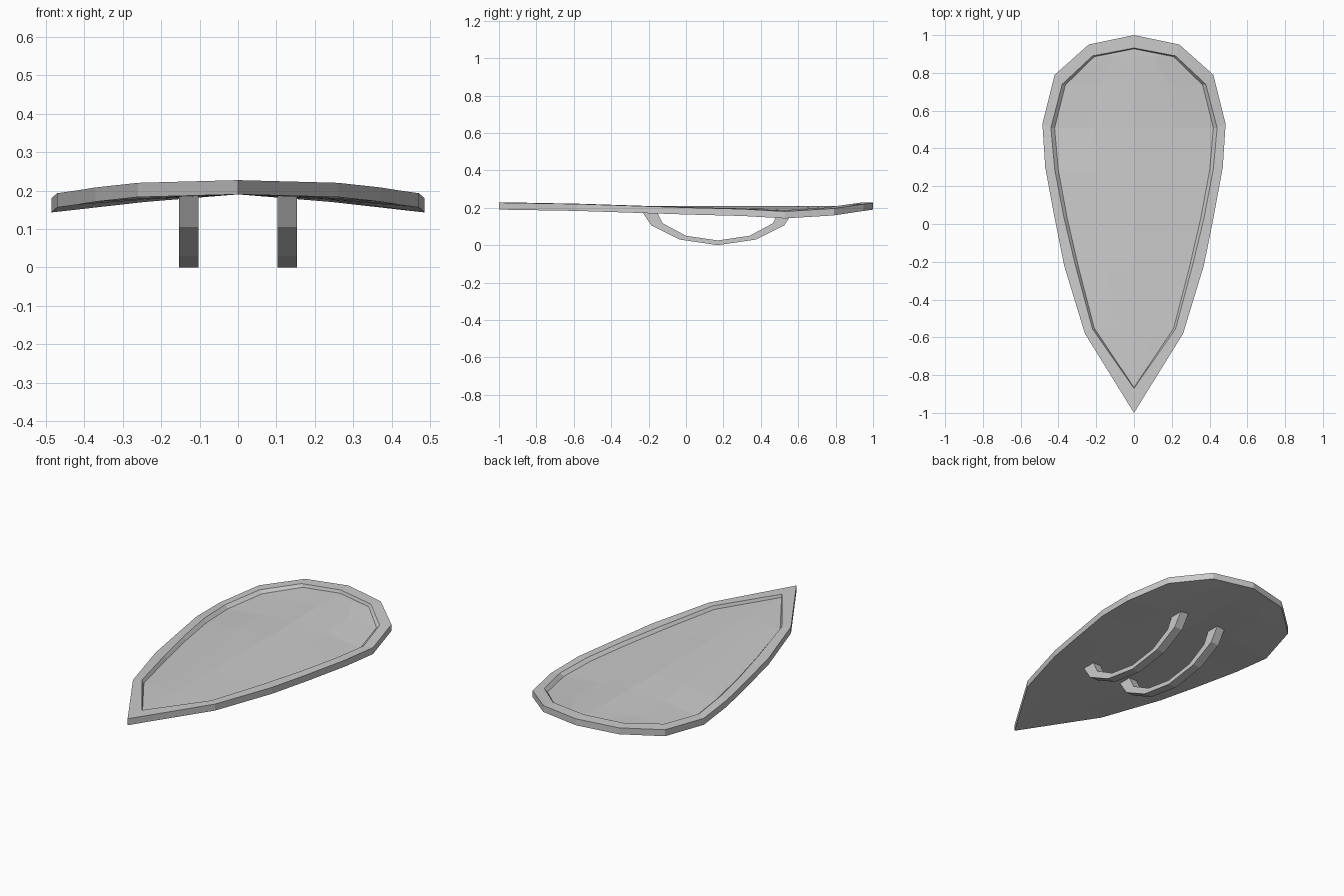
import bpy
import bmesh

cube = bpy.data.objects.get("Cube")
if cube:
    bpy.data.objects.remove(cube, do_unlink=True)

metal = bpy.data.materials.new("light_grey")
metal.use_nodes = True
GREY = (0.6, 0.6, 0.6, 1)
metal.diffuse_color = GREY
metal.node_tree.nodes["Principled BSDF"].inputs["Base Color"].default_value = GREY


def finish(name, bm):
    bmesh.ops.recalc_face_normals(bm, faces=bm.faces)
    mesh = bpy.data.meshes.new(name)
    bm.to_mesh(mesh)
    bm.free()
    mesh.materials.append(metal)
    obj = bpy.data.objects.new(name, mesh)
    bpy.context.collection.objects.link(obj)
    return obj


# Half outlines from the lower tip to the upper tip: x, y, top height
OUTER = [(0, -1, .227), (.26, -.58, .22), (.37, -.22, .208), (.42, .03, .2),
         (.47, .30, .193), (.485, .53, .18), (.42, .79, .196), (.24, .95, .22), (0, 1, .227)]
INNER = [(0, -.87, .227), (.22, -.555, .221), (.31, -.22, .21), (.37, .03, .203),
         (.42, .29, .196), (.44, .51, .186), (.38, .74, .2), (.22, .89, .221), (0, .932, .227)]
THICK, RECESS = .037, .017
BASE = [(x, y, z - THICK) for x, y, z in OUTER]
FLOOR = [(x * .955, y * .995, z - RECESS) for x, y, z in INNER]


def ring(bm, half):
    """Closed loop made of a half outline and its mirror image."""
    pts = half + [(-x, y, z) for x, y, z in reversed(half[1:-1])]
    return [bm.verts.new(p) for p in pts]


def bridge(bm, a, b):
    for i in range(len(a)):
        j = (i + 1) % len(a)
        bm.faces.new((a[i], a[j], b[j], b[i]))


def curved_cap(bm, loop):
    """Fill a loop with rows of faces arched over a level spine."""
    n = len(loop)
    top = loop[0].co.z
    rows = []
    for i in range(1, n // 2):
        right, left = loop[i], loop[n - i]
        x, y, z = right.co
        mid = top + (z - top) * .42
        rows.append([left] + [bm.verts.new(p) for p in
                    ((-x / 2, y, mid), (0, y, top), (x / 2, y, mid))] + [right])
    for a, b in zip(rows, rows[1:]):
        for k in range(4):
            bm.faces.new((a[k], a[k + 1], b[k + 1], b[k]))
    for row, tip in ((rows[0], loop[0]), (rows[-1], loop[n // 2])):
        for k in range(4):
            bm.faces.new((row[k], row[k + 1], tip))


# Shield body: underside, edge, raised rim and sunken panel
bm = bmesh.new()
loops = [ring(bm, half) for half in (BASE, OUTER, INNER, FLOOR)]
for a, b in zip(loops, loops[1:]):
    bridge(bm, a, b)
curved_cap(bm, loops[0])
curved_cap(bm, loops[-1])
finish("shield_body", bm)

# Grips: bent flat bars, symmetric about their lowest point
MID_Y = .17
OUT = [(-.41, .187), (-.355, .105), (-.205, .03), (0, 0)]
IN = [(-.33, .187), (-.295, .117), (-.17, .05), (0, .025)]


def arch(half):
    return half + [(-y, z) for y, z in reversed(half[:-1])]


for name, x0 in (("left_grip", .102), ("right_grip", -.153)):
    bm = bmesh.new()
    sections = []
    for (yo, zo), (yi, zi) in zip(arch(OUT), arch(IN)):
        sections.append([bm.verts.new(p) for p in (
            (x0, yo + MID_Y, zo), (x0 + .051, yo + MID_Y, zo),
            (x0 + .051, yi + MID_Y, zi), (x0, yi + MID_Y, zi))])
    for a, b in zip(sections, sections[1:]):
        bridge(bm, a, b)
    bm.faces.new(sections[0])
    bm.faces.new(sections[-1])
    finish(name, bm)
